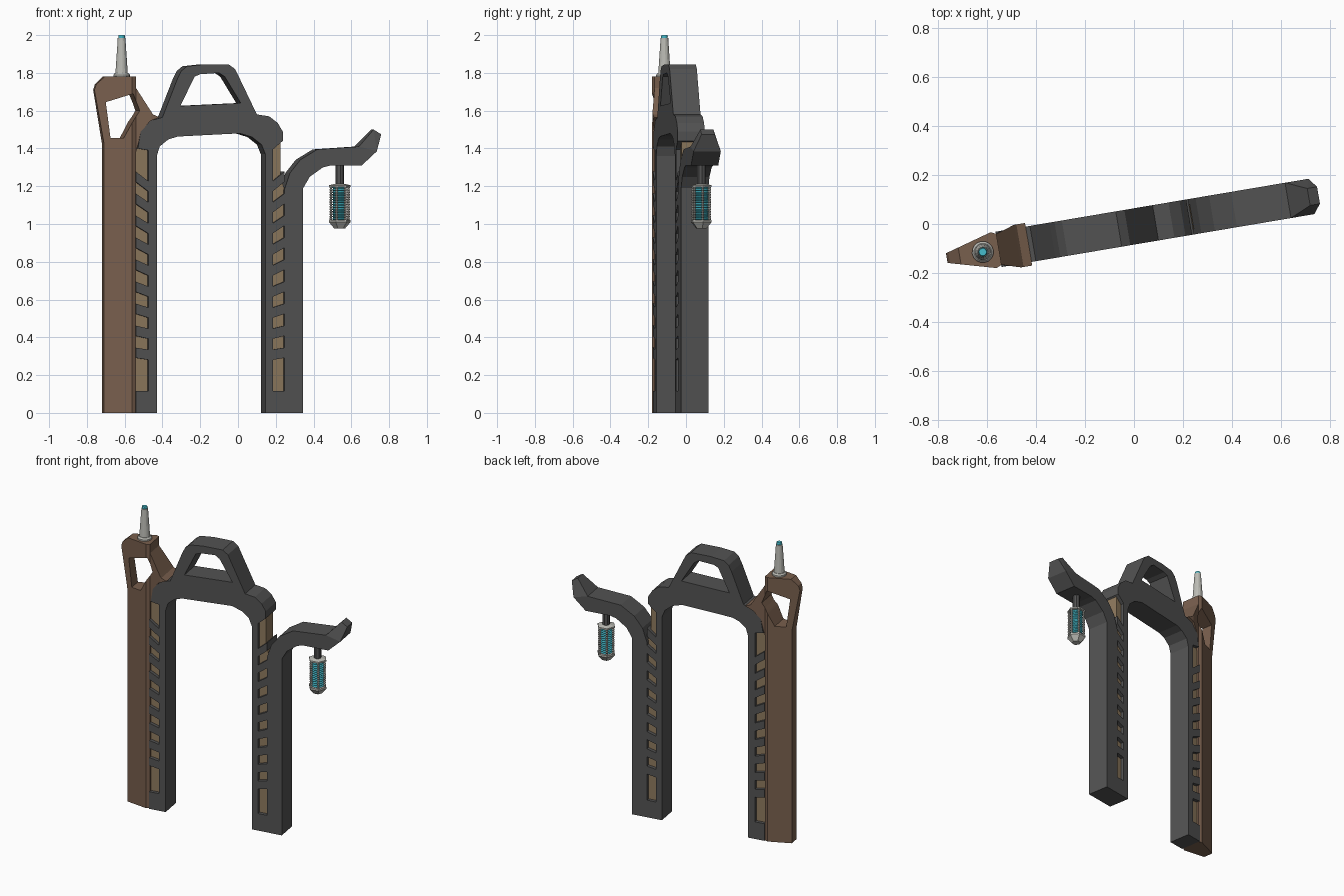
import bpy, bmesh, math
from mathutils import Matrix, Vector
from mathutils.geometry import tessellate_polygon

if "Cube" in bpy.data.objects:
    bpy.data.objects.remove(bpy.data.objects["Cube"])

ANG = math.radians(9.6)
PLACE = Matrix.Translation((0, -0.01, 0)) @ Matrix.Rotation(ANG, 4, 'Z')
HW = 0.073  # half thickness of the gate


def material(name, rgb):
    m = bpy.data.materials.new(name)
    m.diffuse_color = (*rgb, 1)
    m.use_nodes = True
    m.node_tree.nodes["Principled BSDF"].inputs["Base Color"].default_value = m.diffuse_color
    return m


DARK = material("dark_metal", (0.085, 0.085, 0.085))
BROWN = material("brown", (0.19, 0.115, 0.075))
TAN = material("tan", (0.27, 0.19, 0.11))
PALE = material("pale_metal", (0.5, 0.5, 0.46))
TEAL = material("teal", (0.06, 0.5, 0.6))


def finish(name, bm, mat):
    bmesh.ops.recalc_face_normals(bm, faces=bm.faces)
    me = bpy.data.meshes.new(name)
    bm.to_mesh(me)
    bm.free()
    me.materials.append(mat)
    ob = bpy.data.objects.new(name, me)
    bpy.context.collection.objects.link(ob)
    ob.matrix_world = PLACE
    return ob


def to_u(x, h):
    # front-view x of a front-face point -> distance along the gate
    return (x - math.sin(ANG) * h) / math.cos(ANG)


def prism(name, loops, mat, hw=HW, cuts=()):
    """Extrude an x,z outline (with holes); hw may be a function of x."""
    f = hw if callable(hw) else (lambda x: hw)
    loops = [[Vector((x, z, 0)) for x, z in lp] for lp in loops]
    tris = tessellate_polygon(loops)
    pts = [p for lp in loops for p in lp]
    bm = bmesh.new()
    rows = [[bm.verts.new((p.x, s, p.y)) for p in pts] for s in (-1, 1)]
    for r in rows:
        for t in tris:
            bm.faces.new([r[i] for i in t])
    start = 0
    for lp in loops:
        n = len(lp)
        for i in range(n):
            a, b = start + i, start + (i + 1) % n
            bm.faces.new((rows[0][a], rows[0][b], rows[1][b], rows[1][a]))
        start += n
    bmesh.ops.dissolve_limit(bm, angle_limit=0.01, verts=bm.verts, edges=bm.edges)
    for c in cuts:
        bmesh.ops.bisect_plane(bm, geom=bm.verts[:] + bm.edges[:] + bm.faces[:],
                               plane_co=(c, 0, 0), plane_no=(1, 0, 0))
    for v in bm.verts:
        h = f(v.co.x)
        v.co = (to_u(v.co.x, h), v.co.y * h, v.co.z)
    return finish(name, bm, mat)


def lathe(name, prof, mat, u, v=0.0, seg=12):
    bm = bmesh.new()
    rings = [[bm.verts.new((u + r * math.cos(2 * math.pi * i / seg),
                            v + r * math.sin(2 * math.pi * i / seg), z))
              for i in range(seg)] for r, z in prof]
    for a, b in zip(rings, rings[1:]):
        for i in range(seg):
            j = (i + 1) % seg
            bm.faces.new((a[i], a[j], b[j], b[i]))
    bm.faces.new(rings[0])
    bm.faces.new(rings[-1])
    return finish(name, bm, mat)


# arch with inner legs and top handle
arch = [(-.475, 0), (-.475, 1.39), (-.53, 1.40), (-.515, 1.49), (-.47, 1.545), (-.40, 1.565),
        (-.32, 1.77), (-.30, 1.81), (-.27, 1.835), (-.18, 1.845), (-.05, 1.845), (-.015, 1.82),
        (.10, 1.58), (.165, 1.57), (.21, 1.535), (.237, 1.49), (.237, 1.44), (.185, 1.395),
        (.185, 0), (.145, 0), (.145, 1.37), (.125, 1.42), (.075, 1.46), (.01, 1.48),
        (-.32, 1.463), (-.37, 1.447), (-.415, 1.41), (-.43, 1.36), (-.43, 0)]
handle_hole = [(-.305, 1.625), (-.23, 1.78), (-.20, 1.793), (-.10, 1.80), (-.07, 1.78), (.015, 1.64)]
prism("arch_frame", [arch, handle_hole], DARK)

# outer right column that bends into the lamp arm
arm = [(.245, 0), (.345, 0), (.345, 1.19), (.38, 1.25), (.45, 1.30), (.49, 1.31), (.655, 1.31),
       (.64, 1.41), (.42, 1.395), (.33, 1.34), (.275, 1.27), (.245, 1.18)]
prism("lamp_arm", [arm], DARK)

# tapered arm head
bm = bmesh.new()
for x, z, h in ((.64, 1.41, HW), (.655, 1.31, HW), (.735, 1.385, HW), (.718, 1.50, .035), (.758, 1.475, .035)):
    for s in (-1, 1):
        bm.verts.new((to_u(x, h), s * h, z))
bmesh.ops.convex_hull(bm, input=bm.verts)
bmesh.ops.dissolve_limit(bm, angle_limit=0.02, verts=bm.verts, edges=bm.edges)
finish("arm_head", bm, DARK)

# slotted ladders: foot, rungs and tan inner panel on each leg
for side, inner, outer in (("left", -.475, -.54), ("right", .185, .245)):
    prism(side + "_foot", [[(inner, 0), (outer, 0), (outer, .115), (inner, .115)]], DARK)
    for k in range(9):
        z, s = .313 + .114 * k, .005 + .02 * k / 8
        t = .027
        prism(f"{side}_rung_{k + 1}", [[(inner, z - t - s), (outer, z - t + s),
                                        (outer, z + t + s), (inner, z + t - s)]], DARK)
prism("left_panel", [[(-.545, .1), (-.46, .1), (-.46, 1.42), (-.545, 1.42)]], TAN, .05)
prism("right_panel", [[(.17, .1), (.25, .1), (.25, 1.17), (.225, 1.25), (.225, 1.45), (.17, 1.45)]], TAN, .05)


# wedge-shaped brown post with open head
def post_width(x):
    if x < -.56:
        return .02 + (x + .76) / .20 * .054
    if x < -.54:
        return .074 - (x + .56) / .02 * .010
    return .064 + min(1, (x + .54) / .08) * .024


post = [(-.71, 0), (-.71, 1.43), (-.76, 1.71), (-.75, 1.74), (-.705, 1.78), (-.54, 1.78),
        (-.54, 1.72), (-.45, 1.58), (-.415, 1.565), (-.465, 1.545), (-.513, 1.49),
        (-.532, 1.41), (-.54, 1.38), (-.54, 0)]
post_hole = [(-.70, 1.645), (-.555, 1.69), (-.52, 1.60), (-.555, 1.545), (-.605, 1.455), (-.675, 1.455)]
prism("brown_post", [post, post_hole], BROWN, post_width, (-.56, -.5399, -.46))

# antenna on the post
au = -.625
lathe("antenna", [(.044, 1.775), (.044, 1.79), (.036, 1.80), (.033, 1.80), (.021, 1.975), (.021, 1.985)],
      PALE, au, seg=16)
lathe("antenna_tip", [(.017, 1.98), (.018, 1.995), (.015, 2.0)], TEAL, au, seg=16)

# hanging lantern
lu = .546
lathe("lantern_rod", [(.023, 1.20), (.023, 1.32)], DARK, lu, seg=8)
lathe("lantern_cap", [(.058, 1.195), (.058, 1.205), (.03, 1.212)], PALE, lu, seg=6)
lathe("lantern_base", [(.028, .975), (.058, 1.01), (.058, 1.022)], PALE, lu, seg=6)
core = [(.04 if i % 2 else .033, 1.02 + .18 * i / 28) for i in range(29)]
lathe("lantern_core", core, TEAL, lu)
thread = [(.009 if i % 2 else .005, 1.02 + .18 * i / 28) for i in range(29)]
for i in range(6):
    a = math.pi / 3 * i
    lathe(f"lantern_bar_{i + 1}", thread, PALE, lu + .047 * math.cos(a), .047 * math.sin(a), 6)
